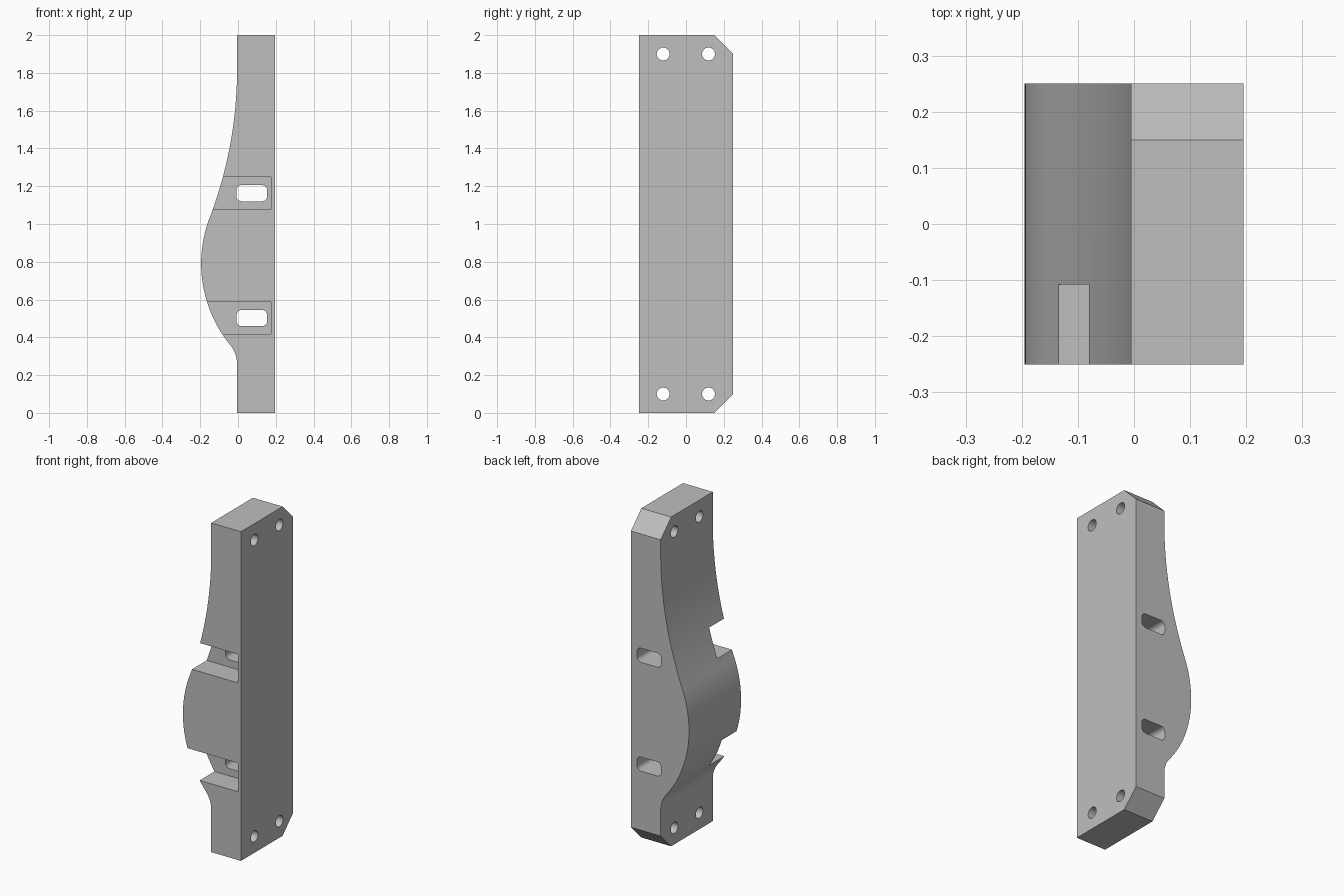
import bpy, bmesh
from math import sin, cos, atan, acos, asin, pi, radians
from mathutils import Vector

cube = bpy.data.objects.get("Cube")
if cube:
    bpy.data.objects.remove(cube, do_unlink=True)

grey = bpy.data.materials.new("plain grey")
grey.use_nodes = True
colour = (0.52, 0.52, 0.52, 1)
grey.diffuse_color = colour
grey.node_tree.nodes["Principled BSDF"].inputs["Base Color"].default_value = colour


def prism(name, points, direction):
    """Extrude a closed loop of 3D points along a direction."""
    bm = bmesh.new()
    face = bm.faces.new([bm.verts.new(p) for p in points])
    result = bmesh.ops.extrude_face_region(bm, geom=[face])
    verts = [v for v in result["geom"] if isinstance(v, bmesh.types.BMVert)]
    bmesh.ops.translate(bm, verts=verts, vec=Vector(direction))
    bmesh.ops.recalc_face_normals(bm, faces=bm.faces[:])
    mesh = bpy.data.meshes.new(name)
    bm.to_mesh(mesh)
    bm.free()
    mesh.materials.append(grey)
    obj = bpy.data.objects.new(name, mesh)
    bpy.context.collection.objects.link(obj)
    return obj


def arc(cx, cz, r, a0, a1, steps):
    return [(cx + r * cos(a0 + (a1 - a0) * i / steps),
             cz + r * sin(a0 + (a1 - a0) * i / steps)) for i in range(steps + 1)]


def rounded_rect(x0, x1, z0, z1, r):
    pts = []
    corners = [(x1 - r, z1 - r), (x0 + r, z1 - r), (x0 + r, z0 + r), (x1 - r, z0 + r)]
    for i, (cx, cz) in enumerate(corners):
        pts += arc(cx, cz, r, i * pi / 2, (i + 1) * pi / 2, 6)
    return pts


# Side profile: flat back edge, and a belly made of tangent arcs
flat_x, edge_x, belly_x, belly_z = 0.195, -0.005, -0.195, 0.79
depth = edge_x - belly_x
belly_r, fillet_r, top_z = 0.68, 0.16, 1.82
low = acos(1 - depth / (belly_r + fillet_r))
low_z = belly_z - (belly_r + fillet_r) * sin(low)
high = 2 * atan(depth / (top_z - belly_z))
sweep_r = (top_z - belly_z) / sin(high) - belly_r

profile = [(flat_x, 0), (flat_x, 2), (edge_x, 2)]
profile += arc(edge_x - sweep_r, top_z, sweep_r, 0, -high, 24)
profile += arc(belly_x + belly_r, belly_z, belly_r, pi - high, pi + low, 32)[1:]
profile += arc(edge_x - fillet_r, low_z, fillet_r, low, 0, 10)[1:]
profile.append((edge_x, 0))
body = prism("bracket_body", [(x, -0.25, z) for x, z in profile], (0, 0.5, 0))

cutters = []

# Front notches and the rounded slots running through behind them
for z in (0.502, 1.163):
    notch = rounded_rect(-0.4, 0.175, z - 0.087, z + 0.087, 0.006)
    cutters.append(prism("notch_cutter", [(x, -0.4, c) for x, c in notch], (0, 0.292, 0)))
    slot = rounded_rect(-0.008, 0.154, z - 0.043, z + 0.043, 0.027)
    cutters.append(prism("slot_cutter", [(x, -0.3, c) for x, c in slot], (0, 0.6, 0)))

# Bolt holes and rear corner chamfers at both ends
for z, end in ((0.1, -1), (1.9, 1)):
    for y in (-0.121, 0.119):
        ring = arc(y, z, 0.034, 0, 2 * pi, 32)[:-1]
        cutters.append(prism("hole_cutter", [(-0.4, b, c) for b, c in ring], (0.8, 0, 0)))
    corner = [(0.05, z + 0.2 * end), (0.35, z + 0.2 * end), (0.35, z - 0.1 * end)]
    cutters.append(prism("chamfer_cutter", [(-0.4, b, c) for b, c in corner], (0.8, 0, 0)))

bpy.context.view_layer.objects.active = body
for cutter in cutters:
    cutter.hide_render = True
    mod = body.modifiers.new("cut", "BOOLEAN")
    mod.operation = "DIFFERENCE"
    mod.solver = "EXACT"
    mod.object = cutter
    bpy.ops.object.modifier_apply(modifier=mod.name)
    bpy.data.objects.remove(cutter, do_unlink=True)

bpy.ops.object.select_all(action="DESELECT")
body.select_set(True)
bpy.ops.object.shade_smooth_by_angle(angle=radians(25))
